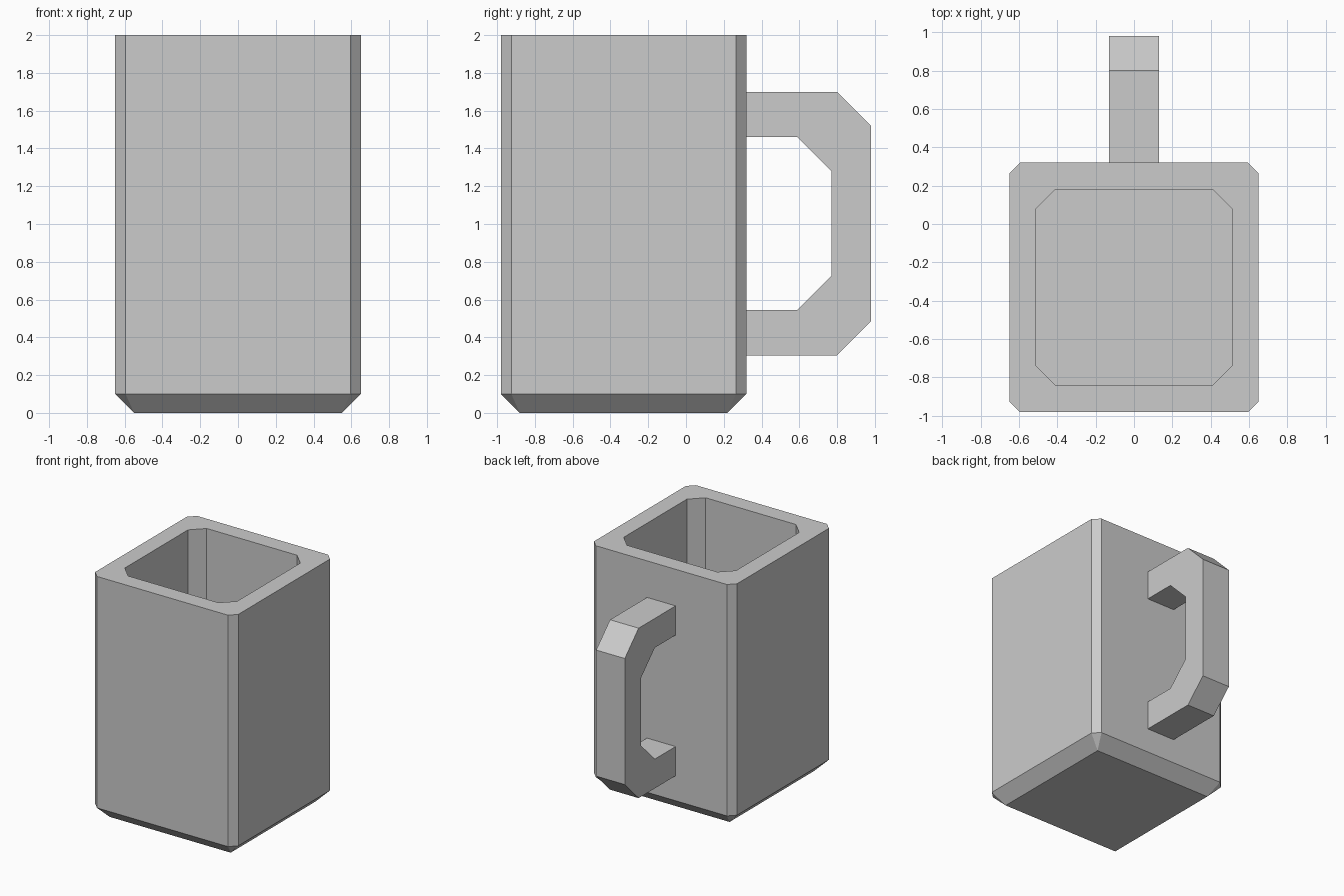
import bpy, bmesh

if "Cube" in bpy.data.objects:
    bpy.data.objects.remove(bpy.data.objects["Cube"])

CY = -0.33          # centre of the mug body in y


def finish(bm, name):
    bmesh.ops.remove_doubles(bm, verts=bm.verts, dist=1e-4)
    bmesh.ops.recalc_face_normals(bm, faces=bm.faces)
    mesh = bpy.data.meshes.new(name)
    bm.to_mesh(mesh)
    bm.free()
    obj = bpy.data.objects.new(name, mesh)
    bpy.context.collection.objects.link(obj)
    return obj


def ring(bm, half, cut, z):
    """Square ring with cut corners; a cut of 0 gives sharp corners."""
    k = half - cut
    pts = [(half, -k), (half, k), (k, half), (-k, half),
           (-half, k), (-half, -k), (-k, -half), (k, -half)]
    return [bm.verts.new((x, y + CY, z)) for x, y in pts]


# Mug body: outside from base to rim, then down the inside to the floor
bm = bmesh.new()
sections = [(0.55, 0.0, 0.0), (0.65, 0.055, 0.1), (0.65, 0.055, 2.0),
            (0.51, 0.10, 2.0), (0.51, 0.10, 0.14)]
rings = [ring(bm, *s) for s in sections]
for a, b in zip(rings, rings[1:]):
    for i in range(8):
        j = (i + 1) % 8
        bm.faces.new((a[i], a[j], b[j], b[i]))
bm.faces.new(rings[0])
bm.faces.new(rings[-1])
finish(bm, "mug_body")

# Handle: upper half of the profile mirrored about mid height, then extruded
MID = 1.0025
outer = [(0.31, 0.6975), (0.80, 0.6975), (0.98, 0.5175)]
inner = [(0.77, 0.2775), (0.59, 0.4575), (0.31, 0.4575)]
profile = (outer + [(y, -z) for y, z in reversed(outer)]
           + [(y, -z) for y, z in reversed(inner)] + inner)
bm = bmesh.new()
face = bm.faces.new([bm.verts.new((-0.13, y, z + MID)) for y, z in profile])
ext = bmesh.ops.extrude_face_region(bm, geom=[face], use_keep_orig=True)
new_verts = [v for v in ext["geom"] if isinstance(v, bmesh.types.BMVert)]
bmesh.ops.translate(bm, verts=new_verts, vec=(0.26, 0, 0))
finish(bm, "mug_handle")
